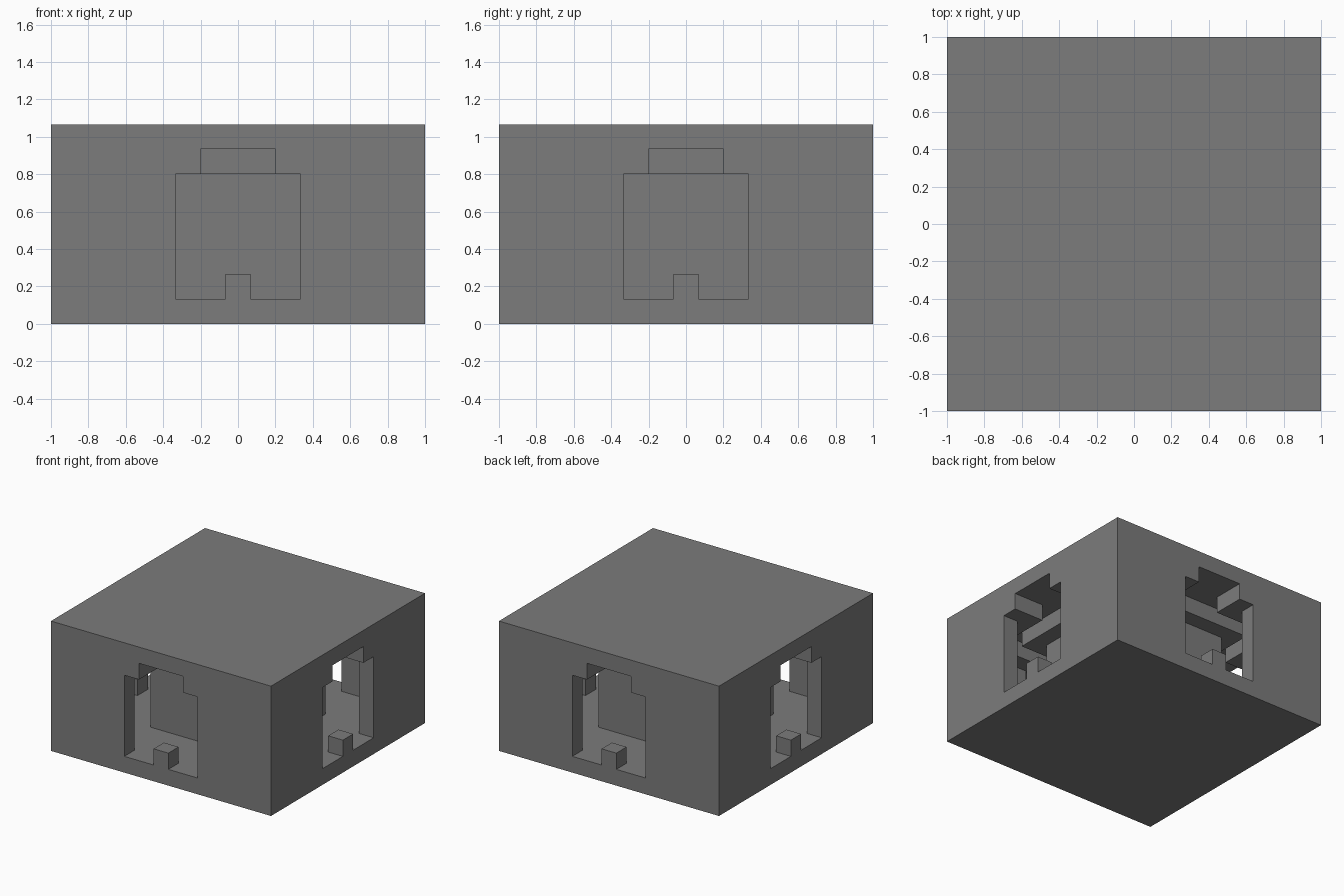
import bpy
import bmesh
import math

U = 2 / 15          # building module: 15 x 15 x 8 modules
HALF, HEIGHT = 7.5, 8

cube = bpy.data.objects.get("Cube")
if cube:
    bpy.data.objects.remove(cube, do_unlink=True)

# Single stone colour
stone = bpy.data.materials.new("grey_stone")
stone.use_nodes = True
colour = (0.2, 0.2, 0.2, 1)
stone.diffuse_color = colour
shader = next(n for n in stone.node_tree.nodes if n.type == "BSDF_PRINCIPLED")
shader.inputs["Base Color"].default_value = colour


def loft(name, rings, closed=False):
    """Bridge matching rings of points; cap the ends unless closed."""
    bm = bmesh.new()
    loops = [[bm.verts.new((x * U, y * U, z * U)) for x, y, z in ring] for ring in rings]
    count = len(loops[0])
    pairs = list(zip(loops, loops[1:]))
    if closed:
        pairs.append((loops[-1], loops[0]))
    else:
        bm.faces.new(loops[0])
        bm.faces.new(loops[-1])
    for a, b in pairs:
        for i in range(count):
            j = (i + 1) % count
            bm.faces.new((a[i], a[j], b[j], b[i]))
    bmesh.ops.recalc_face_normals(bm, faces=bm.faces)
    mesh = bpy.data.meshes.new(name)
    bm.to_mesh(mesh)
    bm.free()
    mesh.materials.append(stone)
    obj = bpy.data.objects.new(name, mesh)
    bpy.context.collection.objects.link(obj)
    return obj


def quarter_turn(point, turns):
    x, y, z = point
    for _ in range(turns):
        x, y = -y, x
    return x, y, z


# Solid block
corners = [(-HALF, -HALF), (HALF, -HALF), (HALF, HALF), (-HALF, HALF)]
building = loft("stone_building", [[(x, y, z) for x, y in corners] for z in (0, HEIGHT)])

# Corbelled corridor running around a central pillar: (distance from centre, height)
section = [(3.5, 1), (6.5, 1), (6.5, 6), (5.5, 6), (5.5, 7), (4.5, 7), (4.5, 6), (3.5, 6)]
cutters = [loft("corridor_cutter",
                [[quarter_turn((r, -r, z), t) for r, z in section] for t in range(4)],
                closed=True)]

# Stepped doorway with a small post on its sill, one per side
half_door = [(0.5, 2), (0.5, 1), (2.5, 1), (2.5, 6), (1.5, 6), (1.5, 7)]
door = half_door + [(-x, z) for x, z in reversed(half_door)]
for t in range(4):
    cutters.append(loft("doorway_cutter",
                        [[quarter_turn((x, y, z), t) for x, z in door] for y in (-8, -5)]))

# Carve the openings
bpy.context.view_layer.objects.active = building
for cutter in cutters:
    cutter.hide_render = True
    mod = building.modifiers.new("carve", "BOOLEAN")
    mod.operation = "DIFFERENCE"
    mod.solver = "EXACT"
    mod.object = cutter
    bpy.ops.object.modifier_apply(modifier=mod.name)
    bpy.data.objects.remove(cutter, do_unlink=True)

# Merge coplanar faces
bm = bmesh.new()
bm.from_mesh(building.data)
bmesh.ops.remove_doubles(bm, verts=bm.verts, dist=1e-5)
bmesh.ops.dissolve_limit(bm, angle_limit=math.radians(1), verts=bm.verts, edges=bm.edges)
bm.to_mesh(building.data)
bm.free()
